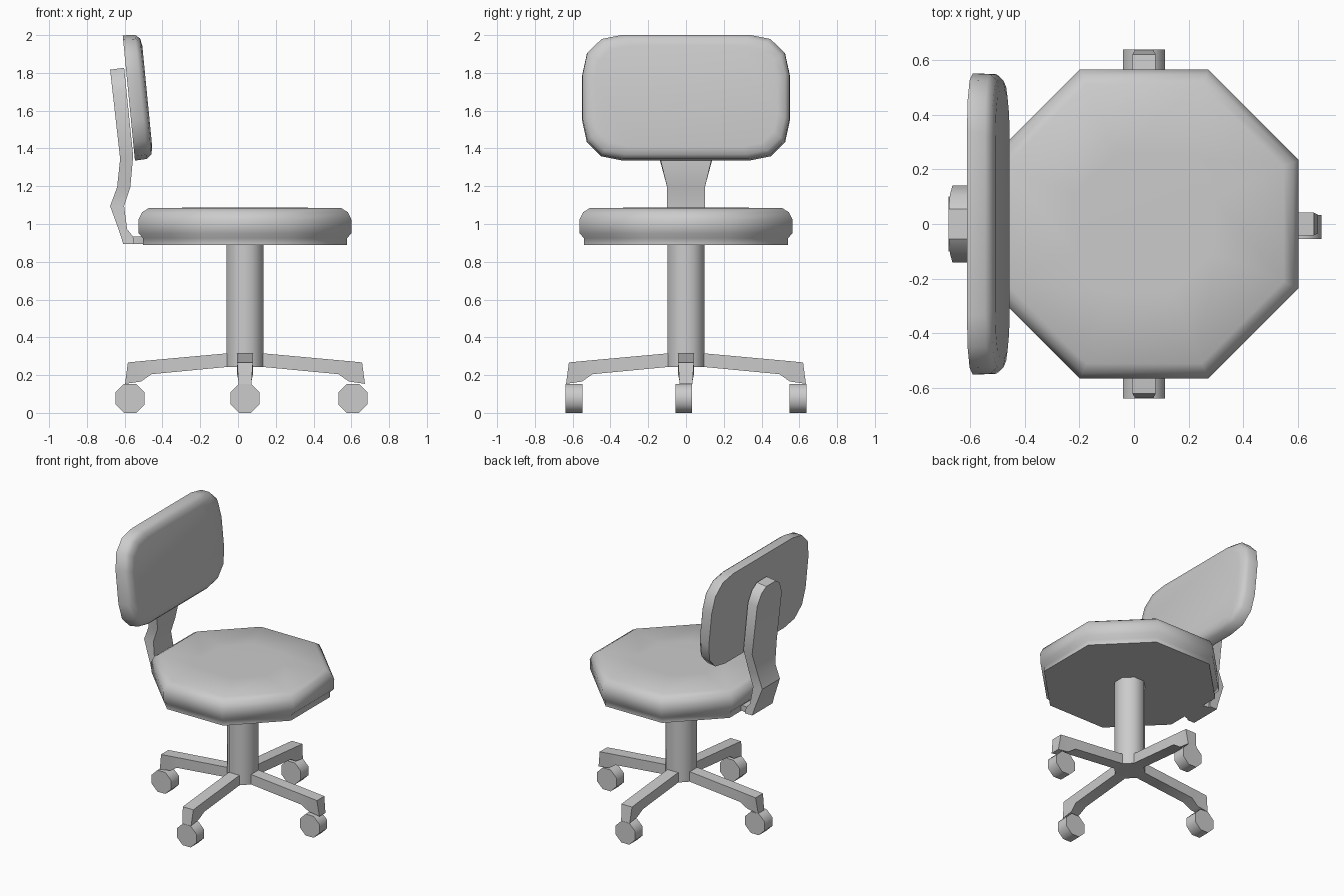
import bpy, bmesh, math
from mathutils import Vector, Matrix

if "Cube" in bpy.data.objects:
    bpy.data.objects.remove(bpy.data.objects["Cube"])

CX = 0.037  # shared axis of seat, column and base


def loft(name, loops, angle=50):
    """Skin equal-length closed loops and cap both ends."""
    bm = bmesh.new()
    rings = [[bm.verts.new(p) for p in lp] for lp in loops]
    n = len(rings[0])
    for a, b in zip(rings, rings[1:]):
        for i in range(n):
            j = (i + 1) % n
            bm.faces.new((a[i], a[j], b[j], b[i]))
    bm.faces.new(rings[0][::-1])
    bm.faces.new(rings[-1])
    bmesh.ops.recalc_face_normals(bm, faces=bm.faces)
    me = bpy.data.meshes.new(name)
    bm.to_mesh(me)
    bm.free()
    ob = bpy.data.objects.new(name, me)
    bpy.context.collection.objects.link(ob)
    bpy.ops.object.select_all(action='DESELECT')
    bpy.context.view_layer.objects.active = ob
    ob.select_set(True)
    bpy.ops.object.shade_smooth_by_angle(angle=math.radians(angle))
    return ob


def octagon(apothem):
    r = apothem / math.cos(math.pi / 8)
    return [(r * math.cos(a), r * math.sin(a))
            for a in (math.pi / 8 + k * math.pi / 4 for k in range(8))]


def turned(name, profile):
    """Octagonal upright part from (apothem, z) steps."""
    return loft(name, [[(CX + x, y, z) for x, y in octagon(r)] for r, z in profile])


# Seat cushion and column
turned("seat", [(0.54, 0.89), (0.54, 0.925), (0.563, 0.95), (0.565, 1.02),
                (0.545, 1.062), (0.51, 1.084), (0.25, 1.087)])
turned("column", [(0.097, 0.243), (0.097, 0.90)])

# Backrest: rounded panel, tilted back, softened front rim
corner = [(0.55, 0.12), (0.525, 0.235), (0.45, 0.31), (0.335, 0.333)]
outline = corner + [(-y, s) for y, s in corner[::-1]]
outline += [(-y, -s) for y, s in outline]
up = Vector((-0.065, 0, 0.665)).normalized()
out = Vector((up.z, 0, -up.x))
centre = Vector((-0.578, 0, 1.667))


def panel_loop(depth, inset):
    fy, fs = 1 - inset / 0.55, 1 - inset / 0.333
    return [centre + out * depth + up * (s * fs) + Vector((0, y * fy, 0)) for y, s in outline]


loft("backrest", [panel_loop(0, 0), panel_loop(0.065, 0.003),
                  panel_loop(0.09, 0.025), panel_loop(0.098, 0.065)])

# Bent support bar: (rear x, rear z, front x, front z, half width)
bar = [(-0.608, 0.894, -0.55, 0.894, 0.115), (-0.62, 0.935, -0.555, 0.932, 0.112),
       (-0.633, 0.973, -0.587, 0.973, 0.11),
       (-0.677, 1.095, -0.603, 1.095, 0.10), (-0.64, 1.195, -0.57, 1.195, 0.10),
       (-0.624, 1.345, -0.555, 1.36, 0.14), (-0.664, 1.70, -0.591, 1.71, 0.14),
       (-0.673, 1.78, -0.599, 1.79, 0.105), (-0.677, 1.817, -0.603, 1.827, 0.055)]
loft("back_support", [[(a, -w, za), (b, -w, zb), (b, w, zb), (a, w, za)]
                      for a, za, b, zb, w in bar], 30)

# Small bracket joining the support to the seat
loft("support_bracket", [[(x, -w, 0.894), (x, w, 0.894), (x, w, 0.935), (x, -w, 0.935)]
                         for x, w in ((-0.59, 0.10), (-0.53, 0.10), (-0.47, 0.08))], 30)

# Four legs: (top r, top z, bottom r, bottom z, top half width, bottom half width)
leg = [(0.0, 0.323, 0.0, 0.243, 0.042, 0.042), (0.097, 0.315, 0.097, 0.243, 0.042, 0.042),
       (0.495, 0.279, 0.495, 0.205, 0.042, 0.042), (0.55, 0.274, 0.55, 0.166, 0.042, 0.034),
       (0.62, 0.267, 0.635, 0.154, 0.042, 0.034)]
for k in range(4):
    rot = Matrix.Translation((CX, 0, 0)) @ Matrix.Rotation(k * math.pi / 2, 4, 'Z')
    loft(f"base_leg_{k + 1}",
         [[rot @ Vector(p) for p in ((a, -wt, za), (a, wt, za), (b, wb, zb), (b, -wb, zb))]
          for a, za, b, zb, wt, wb in leg], 30)

# Casters: octagonal wheels, all rolling along x
for k, (x, y) in enumerate([(0.571, -0.011), (0, 0.593), (-0.608, -0.011), (0, -0.593)]):
    x = {0: 0.608, 2: -0.571}.get(k, CX)
    loft(f"caster_{k + 1}", [[(x + u, y + d, 0.077 + v) for u, v in octagon(0.077)]
                             for d in (-0.044, 0.044)])
